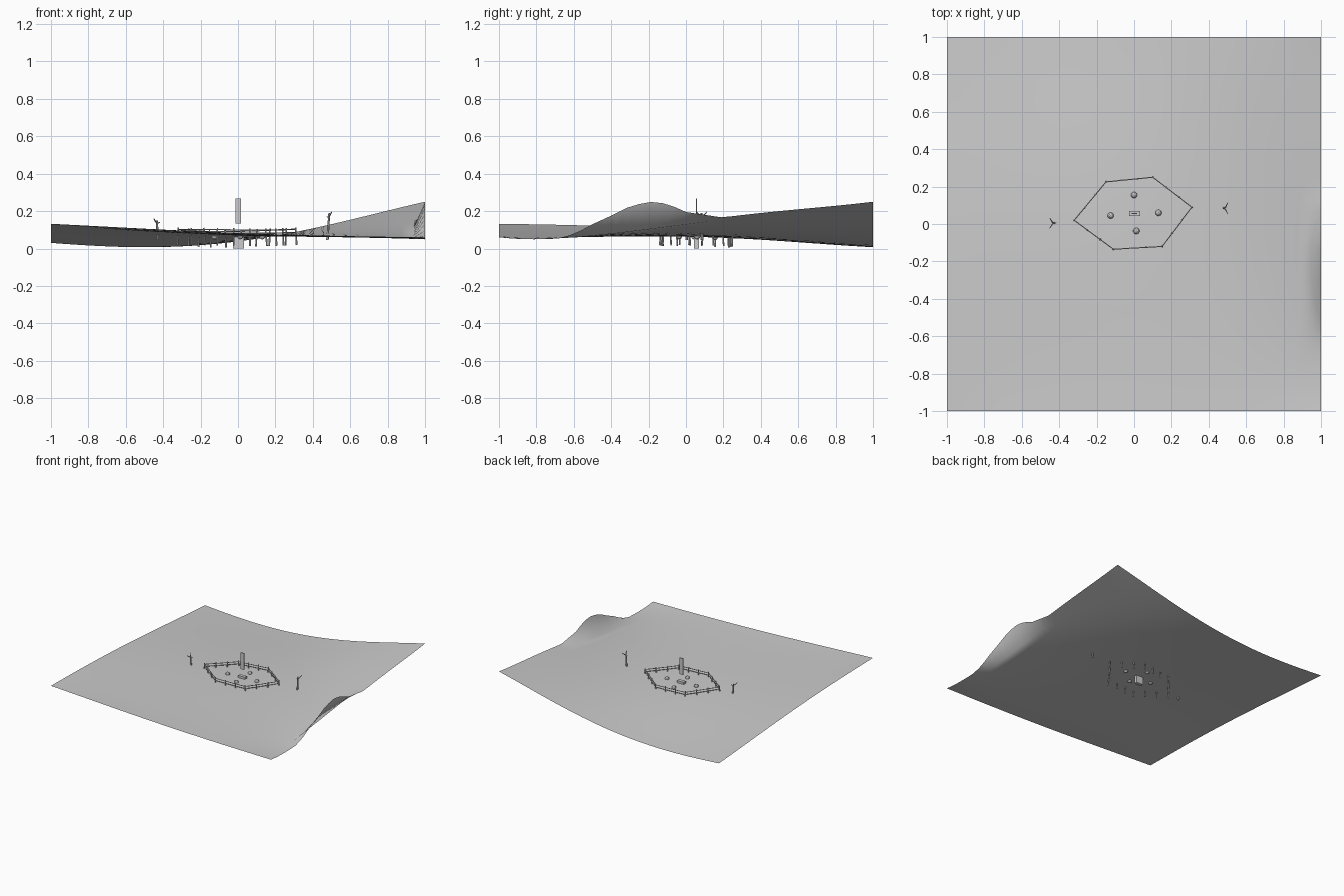
import bpy, bmesh, math, random
from mathutils import Vector, Matrix

if "Cube" in bpy.data.objects:
    bpy.data.objects.remove(bpy.data.objects["Cube"])
random.seed(4)

# Height samples: rows y = -1..1, columns x = -1..1, step 0.5
H = [[.132, .106, .083, .068, .060],
     [.122, .090, .070, .062, .070],
     [.100, .075, .063, .078, .140],
     [.066, .043, .050, .105, .200],
     [.030, .007, .038, .130, .250]]
NODES = [-1, -.5, 0, .5, 1]

def weights(t):
    return [math.prod((t - b) / (a - b) for b in NODES if b != a) for a in NODES]

def ground(x, y):
    wx, wy = weights(x), weights(y)
    return sum(wy[j] * wx[i] * H[j][i] for i in range(5) for j in range(5))

# Raised bank along the right-hand border
BANK = [(-.67, .06), (-.6, .075), (-.5, .13), (-.4, .175), (-.3, .225),
        (-.2, .25), (-.1, .24), (0, .195), (.1, .18), (.2, .165)]

def bank(y):
    for (a, za), (b, zb) in zip(BANK, BANK[1:]):
        if a <= y <= b:
            return za + (zb - za) * (y - a) / (b - a)
    return 0

def finish(name, bm, smooth=False):
    me = bpy.data.meshes.new(name)
    bm.to_mesh(me)
    bm.free()
    ob = bpy.data.objects.new(name, me)
    bpy.context.collection.objects.link(ob)
    if smooth:
        for p in me.polygons:
            p.use_smooth = True
    return ob

def stick(bm, a, b, r, r2=None):
    a, b = Vector(a), Vector(b)
    d = b - a
    m = Matrix.Translation((a + b) / 2) @ d.to_track_quat('Z', 'Y').to_matrix().to_4x4()
    bmesh.ops.create_cone(bm, cap_ends=True, segments=6, radius1=r,
                          radius2=r2 or r, depth=d.length, matrix=m)

def box(name, loc, size):
    bm = bmesh.new()
    bmesh.ops.create_cube(bm, size=1, matrix=Matrix.Translation(loc) @ Matrix.Diagonal((*size, 1)))
    return finish(name, bm)

# Terrain sheet
bm = bmesh.new()
bmesh.ops.create_grid(bm, x_segments=32, y_segments=32, size=1)
for v in bm.verts:
    v.co.z = ground(v.co.x, v.co.y)
    if v.co.x > .99:
        v.co.z = max(v.co.z, bank(v.co.y))
finish("terrain", bm, True)

# Hexagonal fence: leaning posts and two rails
corners = [(-.32, .02), (-.15, .225), (.10, .25), (.31, .09), (.15, -.12), (-.11, -.135)]
posts = []
for (ax, ay), (bx, by) in zip(corners, corners[1:] + corners[:1]):
    for k in range(3):
        t = k / 3
        posts.append(Vector((ax + (bx - ax) * t, ay + (by - ay) * t, 0)))
bm = bmesh.new()
for p in posts:
    z = ground(p.x, p.y)
    lean = Vector((random.uniform(-.006, .006), random.uniform(-.006, .006), 0))
    stick(bm, p + lean + Vector((0, 0, z - .05)), p - lean / 2 + Vector((0, 0, z + .043)), .005, .004)
finish("fence_posts", bm)
bm = bmesh.new()
for p, q in zip(posts, posts[1:] + posts[:1]):
    for h in (.017, .034):
        stick(bm, (p.x, p.y, ground(p.x, p.y) + h), (q.x, q.y, ground(q.x, q.y) + h), .003)
finish("fence_rails", bm)

# Centre plinth and floating upright slab
box("plinth", (.002, .056, .04), (.06, .028, .08))
box("floating_slab", (.002, .056, .2), (.03, .007, .135))

# Boulders around the plinth
for i, (x, y) in enumerate([(0, .155), (-.125, .045), (.13, .06), (.012, -.037)]):
    bm = bmesh.new()
    bmesh.ops.create_icosphere(bm, subdivisions=2, radius=.017,
                               matrix=Matrix.Translation((x, y, ground(x, y) + .002)))
    finish(f"boulder_{i + 1}", bm)

# Forked poles either side of the fence
def forked_pole(name, foot, top, arms):
    bm = bmesh.new()
    stick(bm, foot, top, .007, .005)
    for a in arms:
        end = Vector(top) + Vector(a)
        start = Vector(foot).lerp(Vector(top), .85)
        stick(bm, start, end, .004, .002)
    finish(name, bm)

forked_pole("left_pole", (-.428, .005, .045), (-.434, .004, .15),
            [(-.016, .027, .01), (-.016, -.026, .005), (.018, .002, -.01)])
forked_pole("right_pole", (.478, .085, .045), (.488, .083, .19),
            [(.014, .03, .006), (.013, -.028, .006), (-.014, .004, -.02)])
